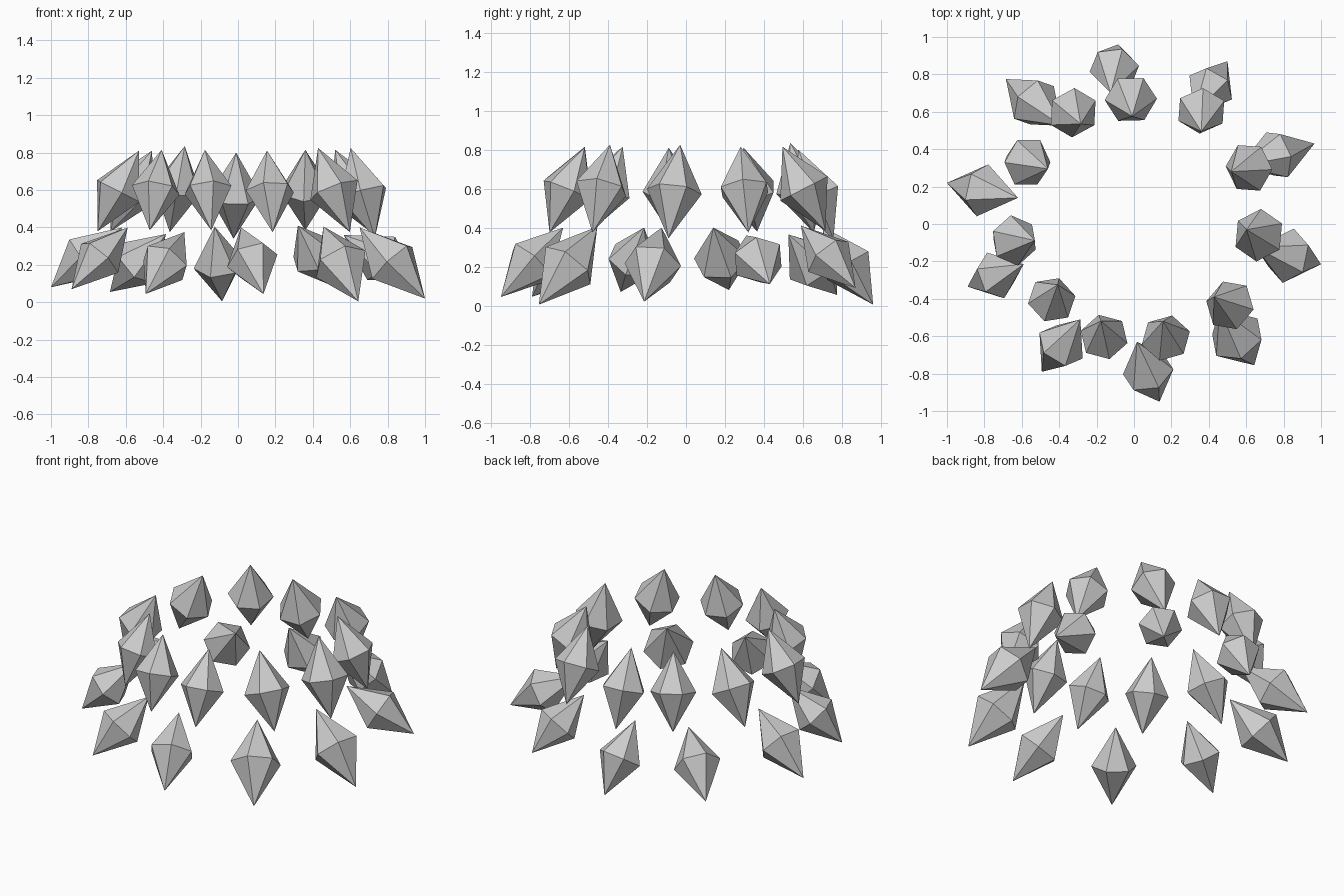
import bpy, bmesh
from mathutils import Vector, Matrix

crystal = bpy.data.materials.new("crystal grey")
crystal.diffuse_color = (0.6, 0.6, 0.6, 1)

SIDES = 6
GIRTH = 0.565   # girdle radius as a share of the half length


def drop(name, centre, half):
    """Six-sided double pyramid; half is the vector from centre to upper tip."""
    centre, half = Vector(centre), Vector(half)
    axis = half.normalized()
    radial = Vector((centre.x, centre.y, 0)).normalized()
    tangent = axis.cross(radial).normalized()
    bm = bmesh.new()
    top, bottom = bm.verts.new(half), bm.verts.new(-half)
    step = 6.283185307 / SIDES
    girdle = [bm.verts.new(Matrix.Rotation(i * step, 3, axis) @ tangent * half.length * GIRTH)
              for i in range(SIDES)]
    for i in range(SIDES):
        a, b = girdle[i], girdle[(i + 1) % SIDES]
        bm.faces.new((a, b, top))
        bm.faces.new((b, a, bottom))
    bmesh.ops.recalc_face_normals(bm, faces=bm.faces)
    mesh = bpy.data.meshes.new(name)
    bm.to_mesh(mesh)
    bm.free()
    mesh.materials.append(crystal)
    obj = bpy.data.objects.new(name, mesh)
    obj.location = centre
    bpy.context.collection.objects.link(obj)


# upper ring: centre and half axis of each drop
upper = [
    ((0.615, 0.30, 0.595), (-0.095, -0.02, 0.22)),
    ((0.36, 0.605, 0.60), (0.0, -0.11, 0.215)),
    ((-0.017, 0.666, 0.57), (0.007, -0.09, 0.23)),
    ((-0.325, 0.595, 0.605), (0.04, -0.06, 0.23)),
    ((-0.57, 0.33, 0.595), (0.11, -0.035, 0.215)),
    ((-0.64, -0.088, 0.595), (0.11, 0.0, 0.215)),
    ((-0.44, -0.405, 0.60), (0.032, 0.08, 0.215)),
    ((-0.16, -0.604, 0.60), (-0.017, 0.085, 0.215)),
    ((0.17, -0.61, 0.593), (-0.015, 0.09, 0.218)),
    ((0.513, -0.435, 0.60), (-0.085, 0.045, 0.225)),
    ((0.667, -0.06, 0.585), (-0.065, 0.03, 0.24)),
]
# lower ring: leaning further outward
lower = [
    ((0.765, 0.37, 0.235), (-0.20, -0.06, 0.125)),
    ((0.41, 0.73, 0.25), (-0.09, -0.14, 0.16)),
    ((-0.105, 0.83, 0.205), (-0.02, -0.13, 0.20)),
    ((-0.535, 0.65, 0.21), (0.15, -0.125, 0.155)),
    ((-0.81, 0.18, 0.24), (0.19, -0.04, 0.16)),
    ((-0.74, -0.275, 0.235), (0.15, 0.06, 0.165)),
    ((-0.39, -0.65, 0.21), (0.103, 0.14, 0.165)),
    ((0.076, -0.79, 0.222), (-0.06, 0.16, 0.178)),
    ((0.55, -0.605, 0.205), (-0.093, 0.15, 0.20)),
    ((0.825, -0.17, 0.21), (-0.175, 0.045, 0.19)),
]
for ring, drops in (("upper", upper), ("lower", lower)):
    for n, (centre, half) in enumerate(drops, 1):
        drop(f"{ring}_crystal_drop_{n}", centre, half)
